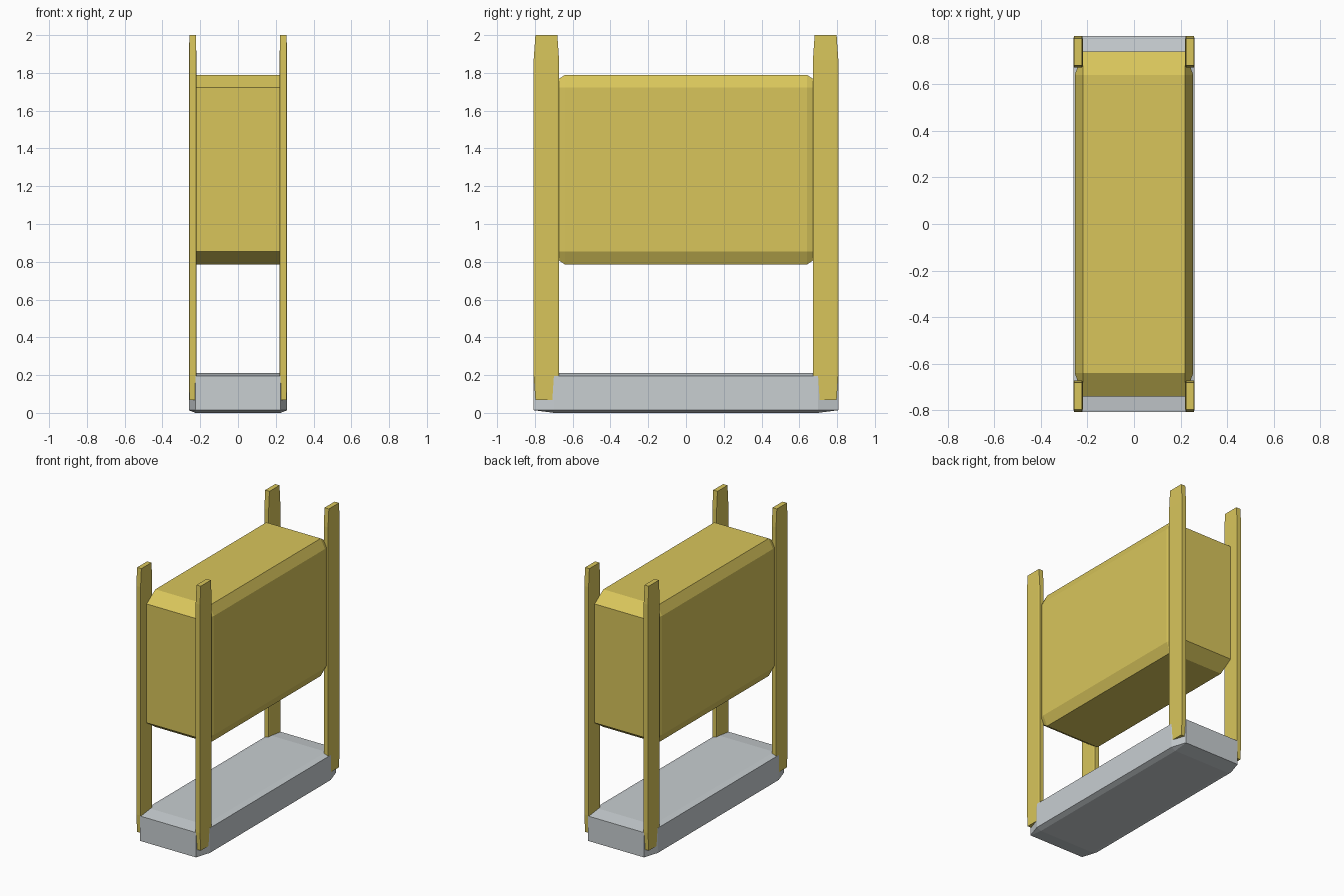
import bpy
import bmesh
from mathutils import Matrix, Vector

cube = bpy.data.objects.get("Cube")
if cube:
    bpy.data.objects.remove(cube, do_unlink=True)

BEVEL = 0.068  # chamfer as a share of each side length


def make_material(name, rgb):
    mat = bpy.data.materials.new(name)
    mat.use_nodes = True
    color = (*rgb, 1.0)
    mat.diffuse_color = color
    mat.node_tree.nodes["Principled BSDF"].inputs["Base Color"].default_value = color
    return mat


def chamfered_box(name, low, high, mat):
    """Unit cube with chamfered edges, stretched between two corners."""
    low, high = Vector(low), Vector(high)
    bm = bmesh.new()
    bmesh.ops.create_cube(bm, size=1.0)
    bmesh.ops.bevel(bm, geom=bm.edges[:], offset=BEVEL, segments=1,
                    affect='EDGES', profile=0.5)
    bmesh.ops.transform(bm, verts=bm.verts,
                        matrix=Matrix.Diagonal((*(high - low), 1.0)))
    bmesh.ops.recalc_face_normals(bm, faces=bm.faces)
    mesh = bpy.data.meshes.new(name)
    bm.to_mesh(mesh)
    bm.free()
    mesh.materials.append(mat)
    obj = bpy.data.objects.new(name, mesh)
    obj.location = (low + high) / 2
    bpy.context.scene.collection.objects.link(obj)
    return obj


gold = make_material("gold yellow", (0.69, 0.56, 0.105))
grey = make_material("light grey", (0.58, 0.62, 0.64))

# Base slab and raised body
chamfered_box("base", (-0.2605, -0.8075, 0), (0.2605, 0.8075, 0.21), grey)
chamfered_box("body", (-0.254, -0.741, 0.785), (0.254, 0.741, 1.79), gold)

# Four corner posts
for side, sx in (("left", 1), ("right", -1)):
    for end, sy in (("front", -1), ("back", 1)):
        xs = sorted((sx * 0.22, sx * 0.26))
        ys = sorted((sy * 0.672, sy * 0.8065))
        chamfered_box(f"post_{end}_{side}", (xs[0], ys[0], 0.068),
                      (xs[1], ys[1], 2.0), gold)
